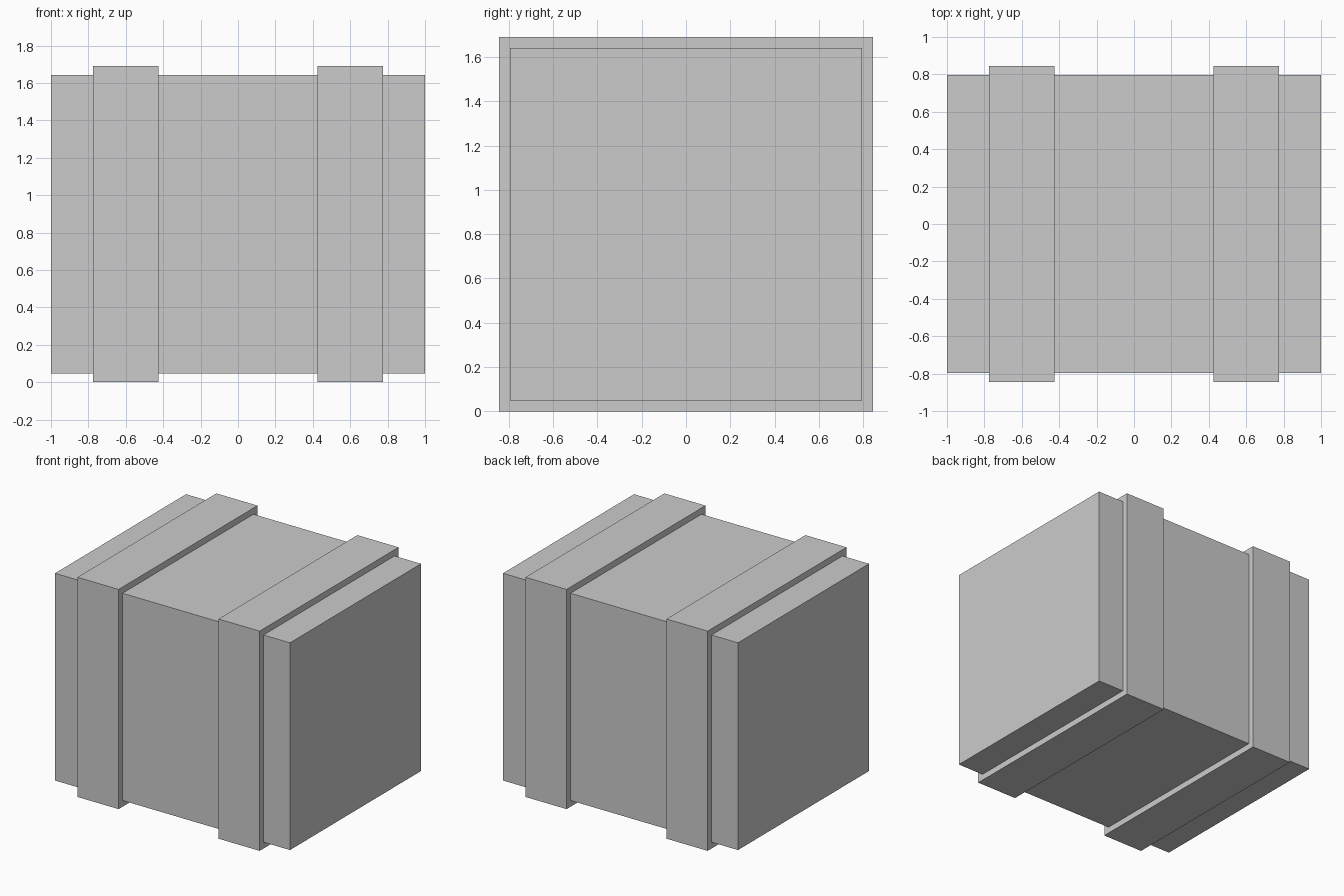
import bpy

if "Cube" in bpy.data.objects:
    bpy.data.objects.remove(bpy.data.objects["Cube"])

MID_Z = 0.845


def box(name, x, size):
    bpy.ops.mesh.primitive_cube_add(size=1, location=(x, 0, MID_Z))
    obj = bpy.context.object
    obj.name = name
    obj.scale = size
    bpy.ops.object.transform_apply(location=False, rotation=False, scale=True)
    return obj


# Main crate block
box("crate_body", 0, (2.0, 1.592, 1.594))

# Raised bands wrapping all four long sides
for side, x in (("left", -0.6), ("right", 0.6)):
    box(side + "_band", x, (0.35, 1.688, 1.69))
